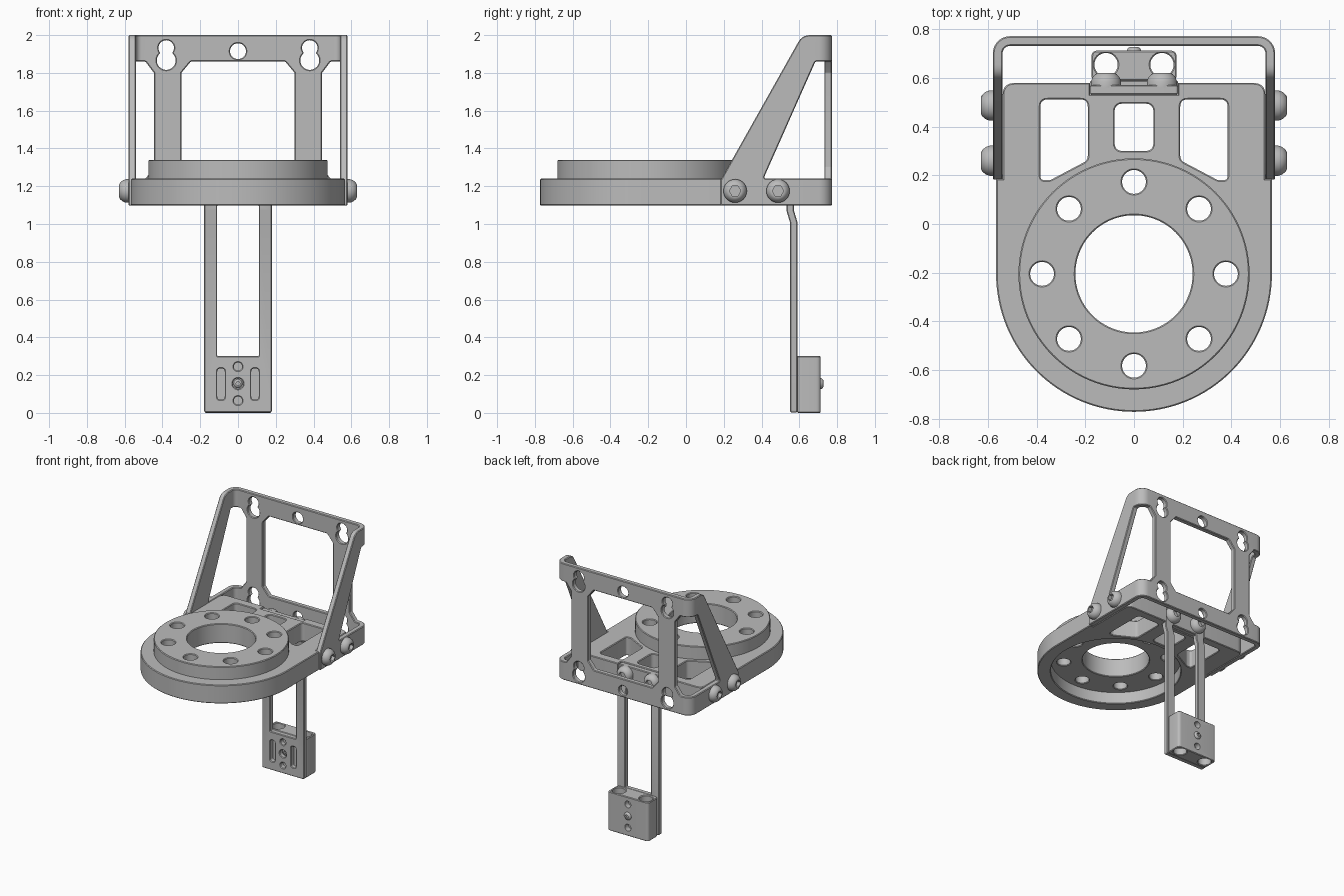
import bpy, bmesh, math
from mathutils import Vector, Matrix

cube = bpy.data.objects.get("Cube")
if cube:
    bpy.data.objects.remove(cube, do_unlink=True)

# One grey for everything
grey = bpy.data.materials.new("matte_grey")
grey.use_nodes = True
COLOUR = (0.5, 0.5, 0.5, 1)
grey.diffuse_color = COLOUR
grey.node_tree.nodes["Principled BSDF"].inputs["Base Color"].default_value = COLOUR


def circle(cx, cy, r, n=48, a0=0.0, a1=2 * math.pi):
    return [(cx + r * math.cos(a0 + (a1 - a0) * i / n),
             cy + r * math.sin(a0 + (a1 - a0) * i / n)) for i in range(n)]


def fillet(points, r, n=5):
    """Round every corner of a closed polygon; a point may carry its own radius."""
    out = []
    for i, p in enumerate(points):
        rad = p[2] if len(p) > 2 else r
        c = Vector(p[:2])
        a = Vector(points[i - 1][:2]) - c
        b = Vector(points[(i + 1) % len(points)][:2]) - c
        if rad == 0:
            out.append(tuple(c))
            continue
        half = a.angle(b) / 2
        t = min(rad / math.tan(half), a.length * 0.45, b.length * 0.45)
        s, e = c + a.normalized() * t, c + b.normalized() * t
        for k in range(n + 1):
            w = k / n
            out.append(tuple(s * (1 - w) ** 2 + c * 2 * w * (1 - w) + e * w * w))
    return out


def rect(x0, x1, y0, y1, r):
    return fillet([(x0, y0), (x1, y0), (x1, y1), (x0, y1)], r)


def flip(loop):
    return [(-p[0],) + tuple(p[1:]) for p in reversed(loop)]


def shade(ob):
    bpy.ops.object.select_all(action='DESELECT')
    ob.select_set(True)
    bpy.context.view_layer.objects.active = ob
    bpy.ops.object.shade_smooth_by_angle(angle=math.radians(30))


def finish(name, bm):
    bmesh.ops.recalc_face_normals(bm, faces=bm.faces[:])
    mesh = bpy.data.meshes.new(name)
    bm.to_mesh(mesh)
    bm.free()
    mesh.materials.append(grey)
    ob = bpy.data.objects.new(name, mesh)
    bpy.context.collection.objects.link(ob)
    shade(ob)
    return ob


def panel(name, loops, t0, t1, place, bevel=0.005, cuts=()):
    """Chamfered sheet from an outline and holes, then placed or bent in space."""
    cu = bpy.data.curves.new(name + "_outline", 'CURVE')
    cu.dimensions, cu.fill_mode = '2D', 'BOTH'
    cu.extrude = (t1 - t0) / 2 - bevel
    cu.bevel_depth, cu.bevel_resolution, cu.offset = bevel, 0, -bevel
    for loop in loops:
        sp = cu.splines.new('POLY')
        sp.points.add(len(loop) - 1)
        for pt, co in zip(sp.points, loop):
            pt.co = (co[0], co[1], 0, 1)
        sp.use_cyclic_u = True
    tmp = bpy.data.objects.new(name + "_outline", cu)
    bpy.context.collection.objects.link(tmp)
    dg = bpy.context.evaluated_depsgraph_get()
    mesh = bpy.data.meshes.new_from_object(tmp.evaluated_get(dg))
    bm = bmesh.new()
    bm.from_mesh(mesh)
    bpy.data.objects.remove(tmp, do_unlink=True)
    bpy.data.curves.remove(cu)
    bpy.data.meshes.remove(mesh)
    bmesh.ops.remove_doubles(bm, verts=bm.verts[:], dist=1e-5)
    for axis, value in cuts:
        n = Vector((0, 0, 0))
        n[axis] = 1
        bmesh.ops.bisect_plane(bm, geom=bm.verts[:] + bm.edges[:] + bm.faces[:],
                               plane_co=n * value, plane_no=n, dist=1e-5)
    mid = (t0 + t1) / 2
    for v in bm.verts:
        v.co = place(v.co.x, v.co.y, v.co.z + mid)
    return finish(name, bm)


def bolt(name, base, direction, s=1.0):
    """Button-head bolt with a hexagonal socket."""
    prof = [(.062, -.01, 0), (.062, .014, 0), (.056, .030, 0), (.044, .044, 0),
            (.034, .049, 0), (.030, .049, 1), (.030, .022, 1)]
    n, rings, bm = 36, [], bmesh.new()
    for r, h, is_hex in prof:
        ring = []
        for i in range(n):
            a = 2 * math.pi * i / n
            k = .866 / math.cos(a % (math.pi / 3) - math.pi / 6) if is_hex else 1
            ring.append(bm.verts.new((r * k * s * math.cos(a), r * k * s * math.sin(a), h * s)))
        rings.append(ring)
    for a, b in zip(rings, rings[1:]):
        for i in range(n):
            bm.faces.new((a[i], a[(i + 1) % n], b[(i + 1) % n], b[i]))
    bm.faces.new(rings[0][::-1])
    bm.faces.new(rings[-1])
    rot = Vector(direction).to_track_quat('Z', 'Y').to_matrix().to_4x4()
    bm.transform(Matrix.Translation(base) @ rot)
    return finish(name, bm)


def flat(a, b, t):
    return (a, b, t)


# Base plate: D-shaped, stepped in for the bracket arms, notched at the back
CY = -0.205
corner = fillet([(.567, CY, 0), (.567, .185, 0), (.54, .185, 0), (.54, .58, .05),
                 (.18, .58, 0), (.18, .533, 0)], 0)
arc = circle(0, CY, .567, 64, math.pi, 2 * math.pi)
side_window = fillet([(.19, .512), (.19, .262), (.345, .18), (.385, .18), (.385, .512)], .03)
panel("base_plate", [arc + corner + flip(corner)[:-1], circle(0, CY, .47, 96),
                     rect(-.08, .08, .30, .495, .035), side_window, flip(side_window)],
      1.097, 1.24, flat)

# Raised mounting ring with bolt circle
bolt_holes = [circle(.378 * math.cos(i * math.pi / 4), CY + .378 * math.sin(i * math.pi / 4), .049, 32)
              for i in range(8)]
panel("mounting_ring", [circle(0, CY, .475, 96), circle(0, CY, .241, 72)] + bolt_holes,
      1.19, 1.34, flat)

# Wall bracket: flat pattern bent into a U
W, BACK, R, T = .58, .772, .07, .04
RM, U0 = R - T / 2, W - R
U1 = U0 + RM * math.pi / 2


def u(y):
    return U1 + (BACK - R - y)


def bend(a, z, t):
    s, d = (1 if a >= 0 else -1), abs(a)
    if d <= U0:
        return (a, BACK - T / 2 + t, z)
    if d >= U1:
        return (s * (W - T / 2 + t), BACK - R - (d - U1), z)
    ang = (d - U0) / RM
    return (s * (U0 + (RM + t) * math.sin(ang)), BACK - R + (RM + t) * math.cos(ang), z)


def keyhole(cx, cz, r1=.05, r2=.041, d=.066):
    h = (d * d + r1 * r1 - r2 * r2) / (2 * d)
    a1, a2 = math.acos(h / r1), math.acos((d - h) / r2)
    q = math.pi / 2
    return (circle(cx, cz, r1, 24, q + a1, q + 2 * math.pi - a1)
            + circle(cx, cz + d, r2, 20, -q + a2, -q + 2 * math.pi - a2))


half = [(u(.182), 1.097, .012), (u(.182), 1.23, .012), (u(.615), 2.0, .07)]
centre_window = fillet([(-.25, 1.24), (.25, 1.24), (.30, 1.30), (.30, 1.80), (.25, 1.86),
                        (-.25, 1.86), (-.30, 1.80), (-.30, 1.30)], .012)
arm_window = fillet([(.49, 1.24), (u(.41), 1.24), (u(.685), 1.86), (.49, 1.86),
                     (.445, 1.80), (.445, 1.30)], .012)
keyholes = [keyhole(s * .38, z) for s in (-1, 1) for z in (1.866, 1.165)]
bend_cuts = [(0, s * (U0 + (U1 - U0) * i / 8)) for i in range(9) for s in (-1, 1)]
panel("wall_bracket", [fillet(half + flip(half), 0), centre_window, arm_window, flip(arm_window),
                       circle(0, 1.915, .042, 32), circle(0, 1.15, .036, 32)] + keyholes,
      -T / 2, T / 2, bend, cuts=bend_cuts)


# Hanging strap with a small jog below the plate
def jog(a, b, t):
    return (a, t - .018 * min(1, max(0, (b - 1.01) / .06)), b)


panel("hanging_strap", [rect(-.18, .18, .003, 1.235, .012), rect(-.11, .11, .30, 1.10, .006),
                        rect(-.11, -.07, .07, .235, .018), rect(.07, .11, .07, .235, .018),
                        circle(0, .065, .022, 24), circle(0, .245, .022, 24),
                        circle(0, .155, .028, 24)],
      .550, .590, jog, cuts=[(1, 1.01), (1, 1.07)])

# Clamp block with two vertical bores and blind holes in the back
block = panel("clamp_block", [rect(-.175, .175, .588, .713, .025),
                              circle(-.115, .655, .048, 40), circle(.115, .655, .048, 40)],
              0, .302, flat)
for z in (.065, .245):
    cutter = panel("hole_cutter", [circle(0, z, .026, 28)], .67, .75,
                   lambda a, b, t: (a, t, b), bevel=.001)
    mod = block.modifiers.new("hole", 'BOOLEAN')
    mod.operation, mod.object, mod.solver = 'DIFFERENCE', cutter, 'EXACT'
    bpy.context.view_layer.objects.active = block
    bpy.ops.object.modifier_apply(modifier=mod.name)
    bpy.data.objects.remove(cutter, do_unlink=True)
shade(block)

# Bolts
for s, side in ((-1, "right"), (1, "left")):
    for y, place in ((.26, "front"), (.487, "rear")):
        bolt(f"{side}_{place}_bolt", (s * .58, y, 1.175), (s, 0, 0))
    bolt(f"{side}_strap_bolt", (s * .115, .572, 1.175), (0, 1, 0))
bolt("clamp_screw", (0, .703, .155), (0, 1, 0), .5)
bolt("clamp_screw_tip", (0, .587, .155), (0, -1, 0), .38)
